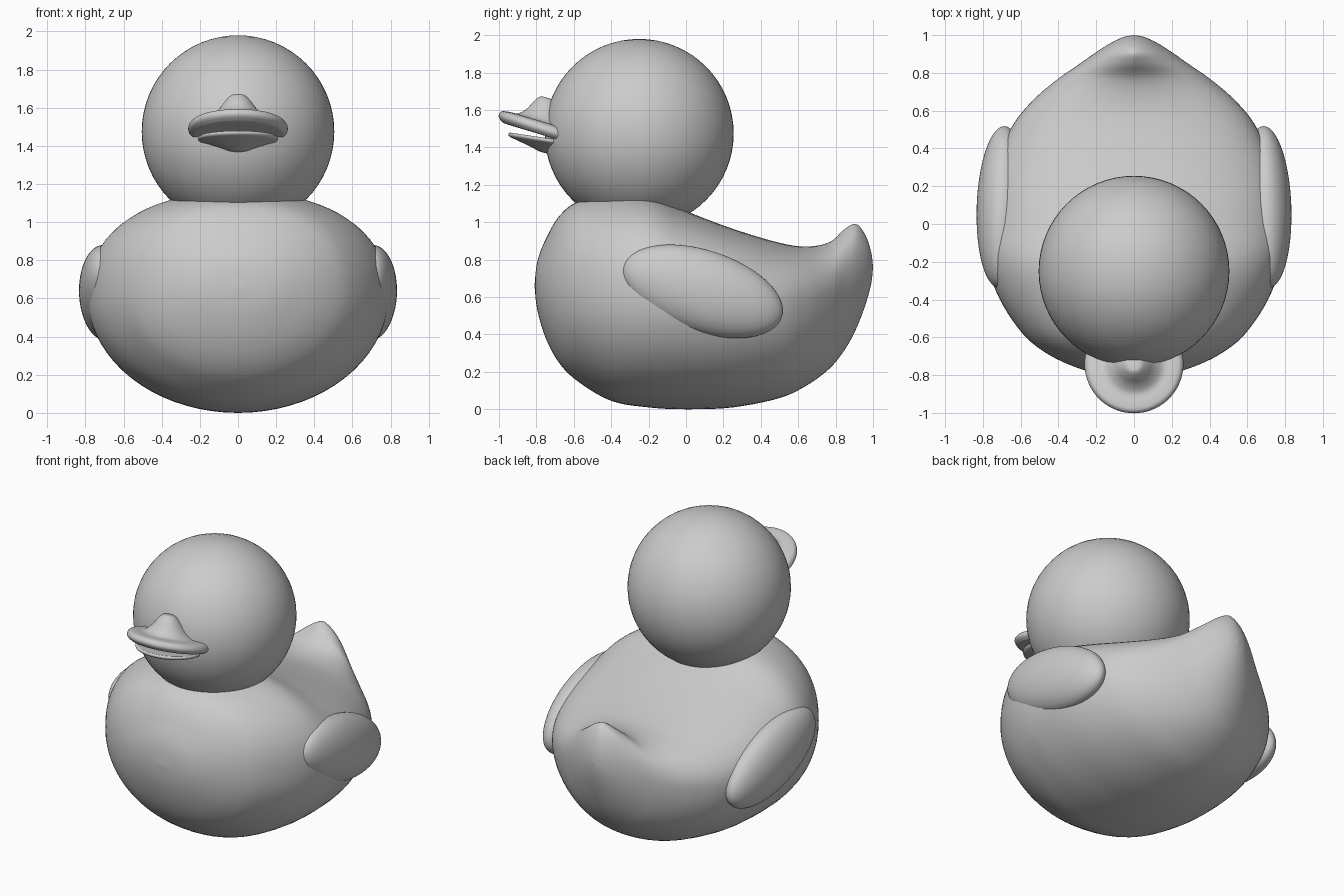
import bpy, bmesh
from math import sin, cos, pi, radians, copysign

if "Cube" in bpy.data.objects:
    bpy.data.objects.remove(bpy.data.objects["Cube"])


def spline(rows, steps):
    """Smooth interpolation through rows of numbers."""
    out = []
    for i in range(len(rows) - 1):
        a, b, c, d = (rows[max(i - 1, 0)], rows[i], rows[i + 1],
                      rows[min(i + 2, len(rows) - 1)])
        for s in range(steps):
            t = s / steps
            out.append([0.5 * (2 * q + (r - p) * t + (2 * p - 5 * q + 4 * r - u) * t * t
                               + (3 * q - p - 3 * r + u) * t ** 3)
                        for p, q, r, u in zip(a, b, c, d)])
    return out + [list(rows[-1])]


def loft(name, rings):
    """Skin closed rings of equal length; pole rings collapse to a point."""
    bm = bmesh.new()
    vs = [[bm.verts.new(p) for p in ring] for ring in rings]
    n = len(vs[0])
    for a, b in zip(vs, vs[1:]):
        for i in range(n):
            j = (i + 1) % n
            bm.faces.new((a[i], a[j], b[j], b[i]))
    bmesh.ops.remove_doubles(bm, verts=bm.verts, dist=0.0005)
    bmesh.ops.recalc_face_normals(bm, faces=bm.faces)
    mesh = bpy.data.meshes.new(name)
    bm.to_mesh(mesh)
    bm.free()
    mesh.shade_smooth()
    ob = bpy.data.objects.new(name, mesh)
    bpy.context.collection.objects.link(ob)
    return ob


def power(v, p):
    return copysign(abs(v) ** p, v)


# Body: stations of y, bottom, widest level, top, half width, top roundness
stations = [
    (-0.81, 0.66, 0.66, 0.66, 0, 0.95),
    (-0.795, 0.53, 0.66, 0.79, 0.18, 0.95),
    (-0.75, 0.38, 0.66, 0.91, 0.33, 0.95),
    (-0.68, 0.25, 0.65, 1.03, 0.47, 0.92),
    (-0.58, 0.15, 0.64, 1.11, 0.59, 0.88),
    (-0.40, 0.045, 0.63, 1.15, 0.71, 0.87),
    (-0.20, 0.01, 0.63, 1.15, 0.78, 0.87),
    (0.00, 0.0, 0.62, 1.06, 0.79, 0.87),
    (0.25, 0.01, 0.60, 0.965, 0.755, 0.87),
    (0.50, 0.06, 0.58, 0.89, 0.655, 0.9),
    (0.65, 0.13, 0.59, 0.87, 0.54, 0.95),
    (0.77, 0.22, 0.62, 0.895, 0.40, 1.1),
    (0.85, 0.32, 0.66, 0.965, 0.285, 1.35),
    (0.91, 0.43, 0.69, 0.99, 0.20, 1.4),
    (0.96, 0.56, 0.72, 0.93, 0.12, 1.2),
    (0.99, 0.67, 0.75, 0.84, 0.055, 1.0),
    (1.00, 0.76, 0.76, 0.76, 0, 1.0),
]
rings = []
for y, bottom, mid, top, w, p in spline(stations, 5):
    ring = []
    for k in range(72):
        a = 2 * pi * k / 72
        c, s = cos(a), sin(a)
        if s >= 0:
            ring.append((w * power(c, p), y, mid + (top - mid) * power(s, min(p, 1))))
        else:
            ring.append((w * c, y, mid + (mid - bottom) * s))
    rings.append(ring)
loft("body", rings)


def ball(name, location, scale, rotation=(0, 0, 0)):
    bpy.ops.mesh.primitive_uv_sphere_add(segments=64, ring_count=32, radius=1,
                                         location=location, rotation=rotation)
    ob = bpy.context.object
    ob.name = name
    ob.scale = scale
    bpy.ops.object.shade_smooth()
    return ob


# Head
ball("head", (0, -0.25, 1.475), (0.505, 0.505, 0.505))

# Wings: flattened eggs, lower at the rear
for side, label in ((1, "left"), (-1, "right")):
    ball("wing_" + label, (side * 0.70, 0.09, 0.63), (0.133, 0.445, 0.22),
         (radians(-18), 0, side * radians(2)))


# Bill halves: round discs from a radial profile, tilted up toward the tip
def bill(name, profile, radius, z0, slope):
    y0 = -0.74
    rings = []
    for r, h in spline(profile, 4):
        ring = []
        for k in range(64):
            a = 2 * pi * k / 64
            dy = radius * r * sin(a)
            ring.append((radius * r * cos(a), y0 + dy, z0 - slope * dy + h))
        rings.append(ring)
    return loft(name, rings)


bill("upper_bill", [(0, 0.175), (0.15, 0.17), (0.28, 0.135), (0.42, 0.085), (0.6, 0.045),
                    (0.8, 0.038), (0.94, 0.028), (1, 0), (0.94, -0.024), (0.8, -0.032),
                    (0, -0.03)], 0.262, 1.49, 0.3)
bill("lower_bill", [(0, 0.008), (0.85, 0.012), (0.97, 0.01), (1, 0), (0.95, -0.012),
                    (0.75, -0.025), (0.4, -0.05), (0.2, -0.065), (0, -0.07)],
     0.21, 1.437, 0.15)
